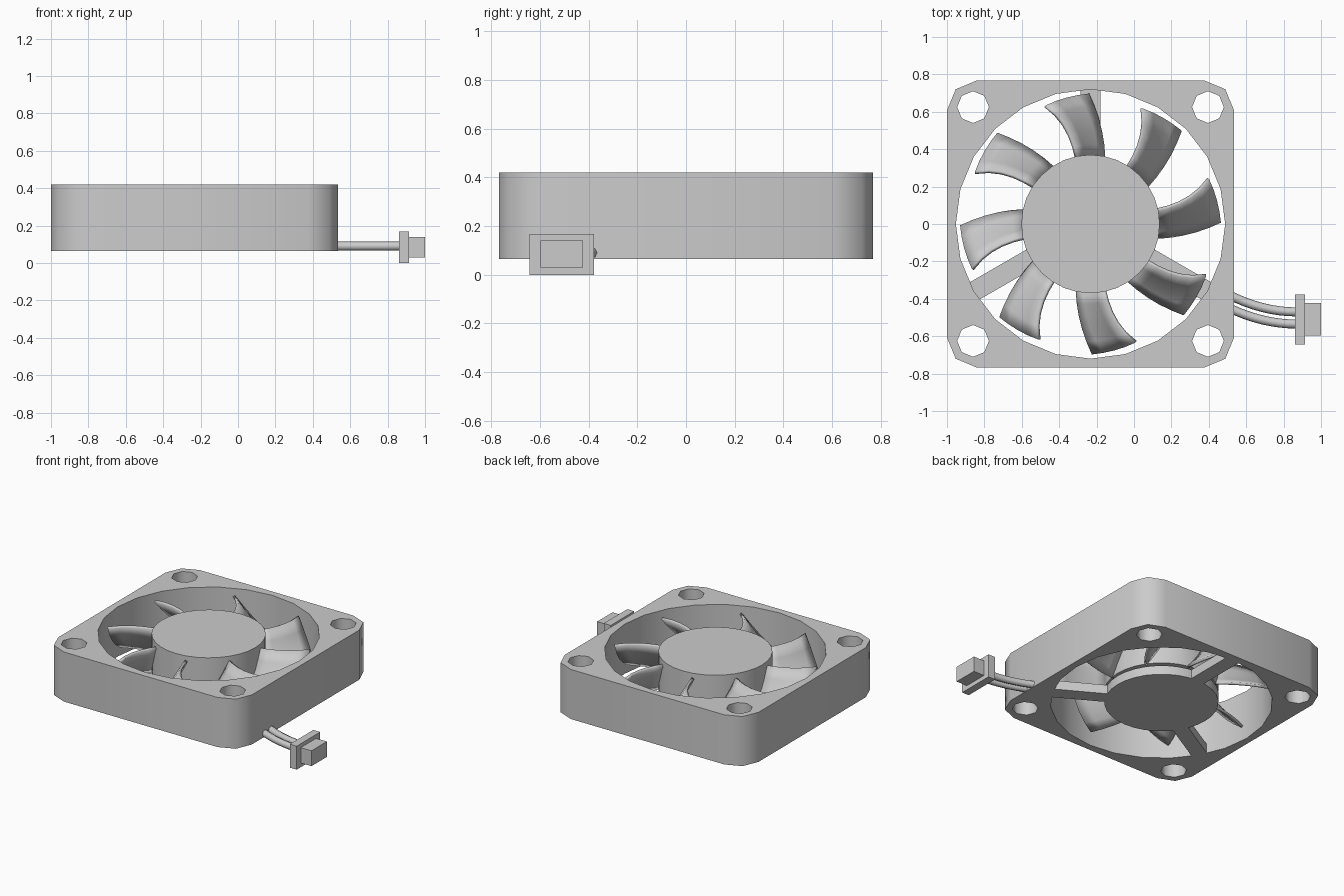
import bpy, bmesh
from math import sin, cos, pi, radians
from mathutils import Vector, Matrix

if "Cube" in bpy.data.objects:
    bpy.data.objects.remove(bpy.data.objects["Cube"])

CX = -0.2325            # fan axis in x
Z0, Z1 = 0.065, 0.42    # frame bottom and top
HALF = 0.7675


def ring(cx, cy, r, n):
    return [(cx + r * cos(2 * pi * i / n), cy + r * sin(2 * pi * i / n)) for i in range(n)]


def smooth(ob, angle):
    bpy.ops.object.select_all(action='DESELECT')
    ob.select_set(True)
    bpy.context.view_layer.objects.active = ob
    bpy.ops.object.shade_smooth_by_angle(angle=radians(angle))


def from_bmesh(name, bm):
    bmesh.ops.recalc_face_normals(bm, faces=bm.faces)
    me = bpy.data.meshes.new(name)
    bm.to_mesh(me)
    bm.free()
    ob = bpy.data.objects.new(name, me)
    bpy.context.collection.objects.link(ob)
    return ob


def curve_object(name, loops, cyclic, **settings):
    cu = bpy.data.curves.new(name, 'CURVE')
    for key, value in settings.items():
        setattr(cu, key, value)
    for pts in loops:
        sp = cu.splines.new('POLY')
        sp.points.add(len(pts) - 1)
        for p, co in zip(sp.points, pts):
            p.co = (*co, 0, 1) if len(co) == 2 else (*co, 1)
        sp.use_cyclic_u = cyclic
    ob = bpy.data.objects.new(name, cu)
    bpy.context.collection.objects.link(ob)
    bpy.ops.object.select_all(action='DESELECT')
    ob.select_set(True)
    bpy.context.view_layer.objects.active = ob
    bpy.ops.object.convert(target='MESH')
    ob = bpy.context.view_layer.objects.active
    bm = bmesh.new()
    bm.from_mesh(ob.data)
    bmesh.ops.remove_doubles(bm, verts=bm.verts, dist=0.0005)
    bmesh.ops.recalc_face_normals(bm, faces=bm.faces)
    bm.to_mesh(ob.data)
    bm.free()
    return ob


def box(name, x, y, z, rot=None):
    bm = bmesh.new()
    bmesh.ops.create_cube(bm, size=1)
    for v in bm.verts:
        v.co = [(a[0] + a[1]) / 2 + c * (a[1] - a[0]) for a, c in zip((x, y, z), v.co)]
    if rot is not None:
        bmesh.ops.transform(bm, matrix=Matrix.Translation((CX, 0, 0)) @ Matrix.Rotation(rot, 4, 'Z'),
                            verts=bm.verts)
    return from_bmesh(name, bm)


def disc(name, r, z0, z1, n=32):
    bm = bmesh.new()
    bmesh.ops.create_cone(bm, cap_ends=True, segments=n, radius1=r, radius2=r, depth=z1 - z0,
                          matrix=Matrix.Translation((CX, 0, (z0 + z1) / 2)))
    ob = from_bmesh(name, bm)
    smooth(ob, 40)
    return ob


# Square frame with rounded corners, round opening and four screw holes
R = 0.16
outline = []
for k in range(4):
    a = pi / 4 + k * pi / 2
    sx, sy = (1 if cos(a) > 0 else -1), (1 if sin(a) > 0 else -1)
    for d in (-pi / 4, 0, pi / 4):
        outline.append((CX + sx * (HALF - R) + R * cos(a + d), sy * (HALF - R) + R * sin(a + d)))
loops = [outline, ring(CX, 0, 0.72, 24)]
loops += [ring(CX + sx * 0.628, sy * 0.625, 0.085, 8) for sx in (-1, 1) for sy in (-1, 1)]
frame = curve_object("frame", loops, True, dimensions='2D', fill_mode='BOTH', extrude=(Z1 - Z0) / 2)
frame.location.z = (Z0 + Z1) / 2
smooth(frame, 50)

# Motor base, its three struts, the axle and the rotor hub
disc("motor_base", 0.37, Z0, 0.13)
for ang in (90, 210, 330):
    box("strut", (0.33, 0.725), (-0.053, 0.053), (Z0, 0.13), radians(ang))
disc("axle", 0.08, 0.12, 0.17, 16)
disc("rotor_hub", 0.37, 0.15, Z1)

# Eight pitched, swept blades
NR, NC = 6, 5
bm = bmesh.new()
for k in range(8):
    grid = []
    for i in range(NR):
        t = i / (NR - 1)
        row = []
        for j in range(NC):
            s = j / (NC - 1)
            r = 0.36 + (0.695 - 0.02 * s - 0.36) * t
            a = radians((78.4 + 12.6 * t) * (1 - s) + (102 + 9 * t * t) * s + 45 * k)
            z = 0.15 + 0.235 * s - 0.02 * sin(pi * s)
            row.append(bm.verts.new((CX + r * cos(a), r * sin(a), z)))
        grid.append(row)
    for i in range(NR - 1):
        for j in range(NC - 1):
            bm.faces.new((grid[i][j], grid[i + 1][j], grid[i + 1][j + 1], grid[i][j + 1]))
blades = from_bmesh("blades", bm)
mod = blades.modifiers.new("thickness", 'SOLIDIFY')
mod.thickness = 0.018
mod.offset = 0
smooth(blades, 40)

# Two lead wires curving from the frame to the plug
for y0, y1 in ((-0.375, -0.47), (-0.445, -0.535)):
    path = []
    for i in range(9):
        t = i / 8
        path.append((0.50 + 0.37 * t, y0 + (y1 - y0) * (1 - (1 - t) ** 2), 0.09))
    wire = curve_object("wire", [path], False, dimensions='3D', bevel_depth=0.024,
                        bevel_resolution=2, use_fill_caps=True)
    smooth(wire, 50)

# Plug
box("plug_flange", (0.86, 0.915), (-0.643, -0.377), (0.0, 0.168))
box("plug_body", (0.91, 1.0), (-0.597, -0.423), (0.03, 0.14))
